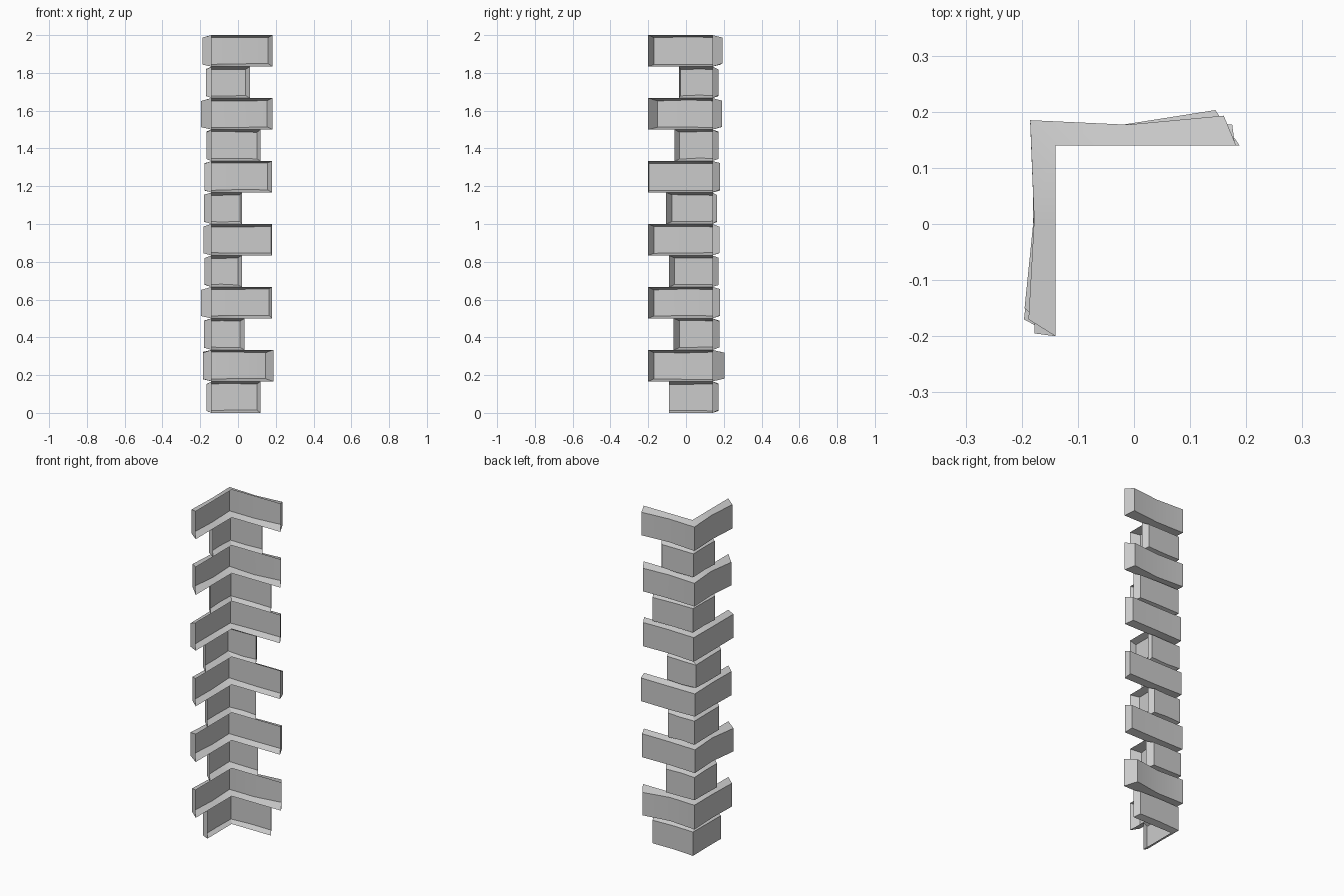
import bpy
import bmesh
import random

random.seed(4)
cube = bpy.data.objects.get("Cube")
if cube:
    bpy.data.objects.remove(cube, do_unlink=True)

stone = bpy.data.materials.new("grey_stone")
stone.use_nodes = True
GREY = (0.6, 0.6, 0.6, 1)
stone.diffuse_color = GREY
stone.node_tree.nodes["Principled BSDF"].inputs["Base Color"].default_value = GREY

WALL = 0.14      # wall planes the stones sit against
PITCH = 2 / 12   # height of one course
INSET = 0.013    # top and bottom chamfer

# Per course: arm end along x (wall, face), arm end along y (wall, face),
# outermost x and y of the face
COURSES = [
    (.12, .10, -.09, -.09, -.167, .172),
    (.188, .145, -.20, -.17, -.185, .203),
    (.035, .01, -.065, -.035, -.18, .177),
    (.18, .165, -.20, -.17, -.196, .18),
    (.02, .0, -.09, -.06, -.177, .172),
    (.18, .175, -.20, -.17, -.182, .177),
    (.02, .01, -.105, -.075, -.18, .163),
    (.18, .157, -.20, -.195, -.177, .18),
    (.12, .10, -.06, -.035, -.167, .172),
    (.182, .153, -.20, -.15, -.195, .19),
    (.063, .04, -.037, -.03, -.17, .172),
    (.182, .16, -.20, -.17, -.188, .193),
]


def jitter(amount=0.003):
    return random.uniform(-amount, amount)


def build_stone(name, z0, z1, x_wall, x_face, y_wall, y_face, x_out, y_out):
    """L-shaped corner stone, open where it meets the wall."""
    long_arm = x_wall > 0.15
    cx, cy = max(x_out, -0.185), min(y_out, 0.185)
    mx, my = ((-0.178, 0.177) if long_arm else (x_out, y_out))
    xm, ym = (x_face + cx) / 2, (y_face + cy) / 2

    # Matching paths along the wall and along the rough outer face
    wall = [(-WALL, y_wall), (-WALL, ym), (-WALL, WALL), (xm, WALL), (x_wall, WALL)]
    face = [(x_out, y_face), (mx, ym), (cx, cy), (xm, my), (x_face, y_out)]

    bm = bmesh.new()
    rings = []
    for (wx, wy), (fx, fy) in zip(wall, face):
        rings.append([
            bm.verts.new((wx, wy, z0)),
            bm.verts.new((fx, fy, z0 + INSET + jitter())),
            bm.verts.new((fx, fy, z1 - INSET + jitter())),
            bm.verts.new((wx, wy, z1)),
        ])
    # Bottom, outer and top faces, then the two arm ends
    for a, b in zip(rings, rings[1:]):
        for i in range(3):
            bm.faces.new((a[i], a[i + 1], b[i + 1], b[i]))
    bm.faces.new(rings[0][::-1])
    bm.faces.new(rings[-1])

    # Make the outer side face away from the wall
    bm.normal_update()
    bm.faces.ensure_lookup_table()
    if bm.faces[1].normal.x > 0:
        bmesh.ops.reverse_faces(bm, faces=bm.faces[:])

    mesh = bpy.data.meshes.new(name)
    bm.to_mesh(mesh)
    bm.free()
    mesh.materials.append(stone)
    obj = bpy.data.objects.new(name, mesh)
    bpy.context.collection.objects.link(obj)
    return obj


# Stack the courses
bpy.ops.object.select_all(action="DESELECT")
for n, course in enumerate(COURSES):
    obj = build_stone(f"corner_stone_{n + 1}", n * PITCH, (n + 1) * PITCH, *course)
    obj.select_set(True)
    bpy.context.view_layer.objects.active = obj
bpy.ops.object.shade_smooth_by_angle()
